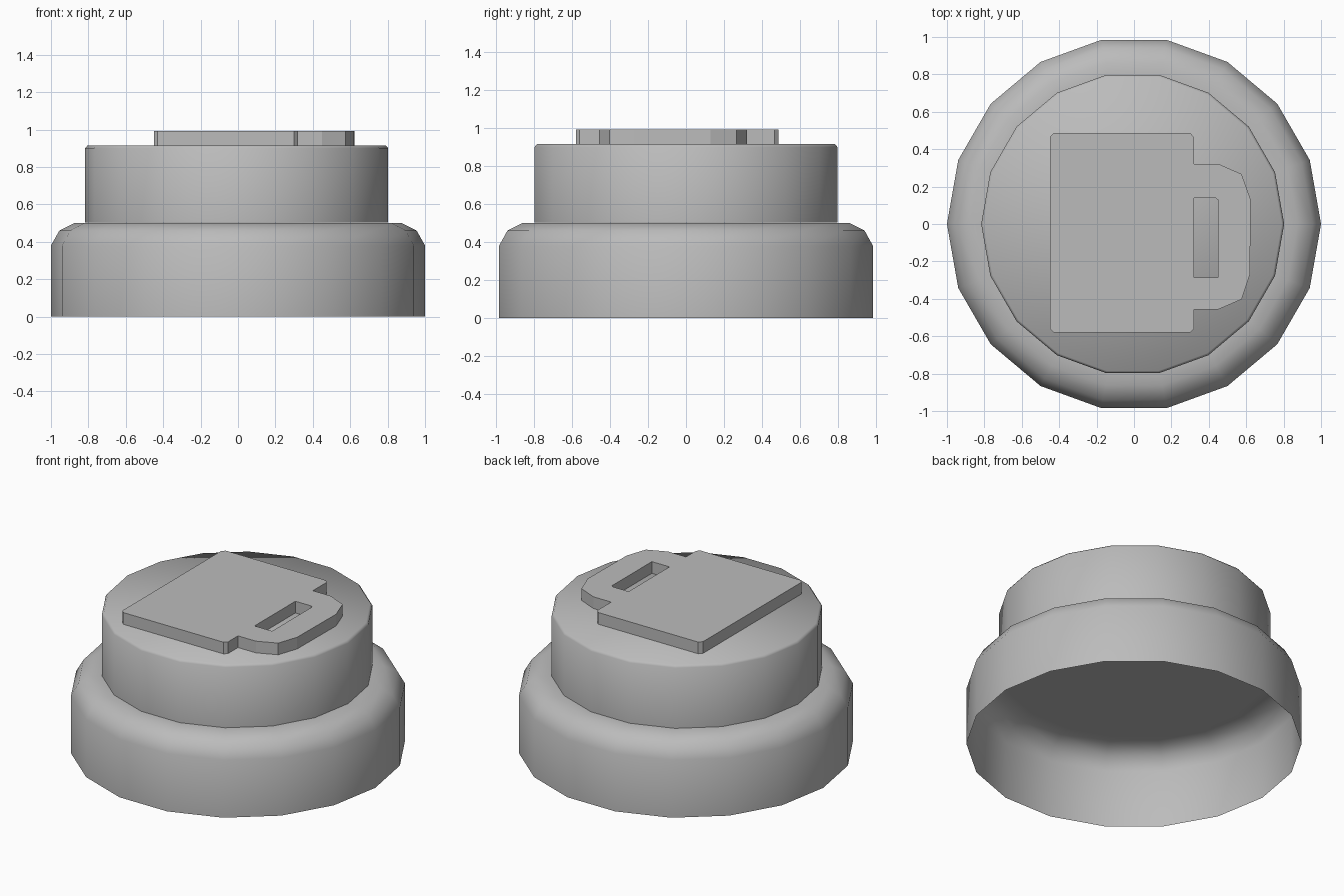
import bpy, bmesh
from math import pi, cos, sin, radians

if "Cube" in bpy.data.objects:
    bpy.data.objects.remove(bpy.data.objects["Cube"])

SIDES = 18

# Mid grey shared by all parts
grey = bpy.data.materials.new("mid_grey")
grey.diffuse_color = (0.5, 0.5, 0.5, 1)
grey.use_nodes = True
grey.node_tree.nodes["Principled BSDF"].inputs["Base Color"].default_value = grey.diffuse_color


def finish(obj):
    obj.data.materials.append(grey)
    bpy.ops.object.select_all(action='DESELECT')
    obj.select_set(True)
    bpy.context.view_layer.objects.active = obj


def lathe(name, profile, x=0.0, cap_first=False, cap_last=False, smooth=42):
    """Revolve (radius, z) points into an 18-sided shell with optional flat caps."""
    bm = bmesh.new()
    rings = [[bm.verts.new((x + r * cos(2 * pi * i / SIDES), r * sin(2 * pi * i / SIDES), z))
              for i in range(SIDES)] for r, z in profile]
    for a, b in zip(rings, rings[1:]):
        for i in range(SIDES):
            j = (i + 1) % SIDES
            bm.faces.new((a[i], a[j], b[j], b[i]))
    if cap_first:
        bm.faces.new(rings[0][::-1])
    if cap_last:
        bm.faces.new(rings[-1])
    mesh = bpy.data.meshes.new(name)
    bm.to_mesh(mesh)
    bm.free()
    obj = bpy.data.objects.new(name, mesh)
    bpy.context.collection.objects.link(obj)
    finish(obj)
    bpy.ops.object.shade_smooth_by_angle(angle=radians(smooth))
    return obj


def plate(name, outlines, z0, z1):
    """Extrude flat outlines; inner outlines become holes."""
    curve = bpy.data.curves.new(name, 'CURVE')
    curve.dimensions = '2D'
    curve.fill_mode = 'BOTH'
    curve.extrude = (z1 - z0) / 2
    for pts in outlines:
        s = curve.splines.new('POLY')
        s.points.add(len(pts) - 1)
        for p, (x, y) in zip(s.points, pts):
            p.co = (x, y, 0, 1)
        s.use_cyclic_u = True
    obj = bpy.data.objects.new(name, curve)
    obj.location.z = (z0 + z1) / 2
    bpy.context.collection.objects.link(obj)
    finish(obj)
    bpy.ops.object.convert(target='MESH')
    bpy.ops.object.shade_flat()


# Wide lower skirt, hollow and open underneath; its ledge tucks under the drum
lathe("lower_skirt", [(1, 0), (1, 0.38), (0.955, 0.46), (0.875, 0.5), (0.79, 0.5)])

# Narrower upper drum, closed at both ends, softened top rim
lathe("upper_drum", [(0.81, 0.502), (0.81, 0.9), (0.797, 0.916)], x=-0.007,
      cap_first=True, cap_last=True, smooth=60)

# Raised mug-shaped emblem with a handle opening
mug = [(-0.43, -0.58), (0.30, -0.58), (0.32, -0.56), (0.32, -0.457), (0.45, -0.457),
       (0.575, -0.403), (0.62, -0.27), (0.624, 0.13), (0.575, 0.267), (0.45, 0.322),
       (0.32, 0.322), (0.32, 0.465), (0.30, 0.487), (-0.43, 0.487), (-0.45, 0.465),
       (-0.45, -0.56)]
hole = [(0.32, 0.14), (0.435, 0.14), (0.448, 0.13), (0.448, -0.285), (0.32, -0.285)]
plate("mug_emblem", [mug, hole], 0.915, 0.993)
